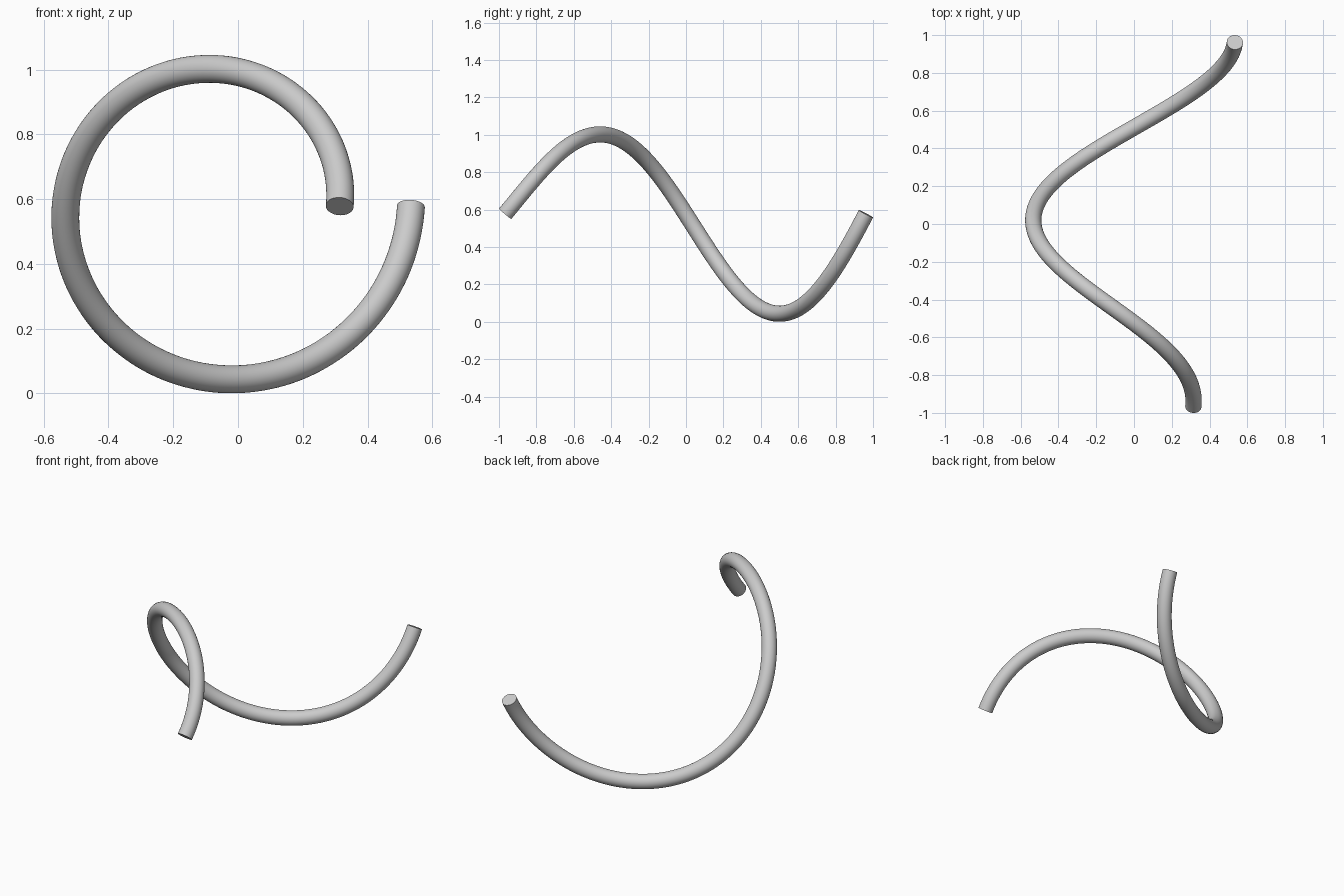
import bpy
from math import sin, cos, pi

if "Cube" in bpy.data.objects:
    bpy.data.objects.remove(bpy.data.objects["Cube"])

TUBE = 0.043              # tube radius
R0, R1 = 0.368, 0.588     # coil radius, front end to back end
Y0, Y1 = -0.967, 0.962    # coil advances along y
CX, CZ = -0.054, 0.5775   # coil axis
STEPS = 160

# Path: one turn of a conical helix around the y axis
curve = bpy.data.curves.new("coil_tube", 'CURVE')
curve.dimensions = '3D'
spline = curve.splines.new('POLY')
spline.points.add(STEPS)
for i, p in enumerate(spline.points):
    t = i / STEPS
    a = 2 * pi * t
    r = R0 + (R1 - R0) * t
    p.co = (CX + r * cos(a), Y0 + (Y1 - Y0) * t, CZ + r * sin(a), 1)

# Round section with flat closed ends
curve.bevel_depth = TUBE
curve.bevel_resolution = 14
curve.use_fill_caps = True

coil = bpy.data.objects.new("coil_tube", curve)
bpy.context.collection.objects.link(coil)
bpy.context.view_layer.objects.active = coil
coil.select_set(True)
bpy.ops.object.convert(target='MESH')
bpy.ops.object.shade_smooth_by_angle()
